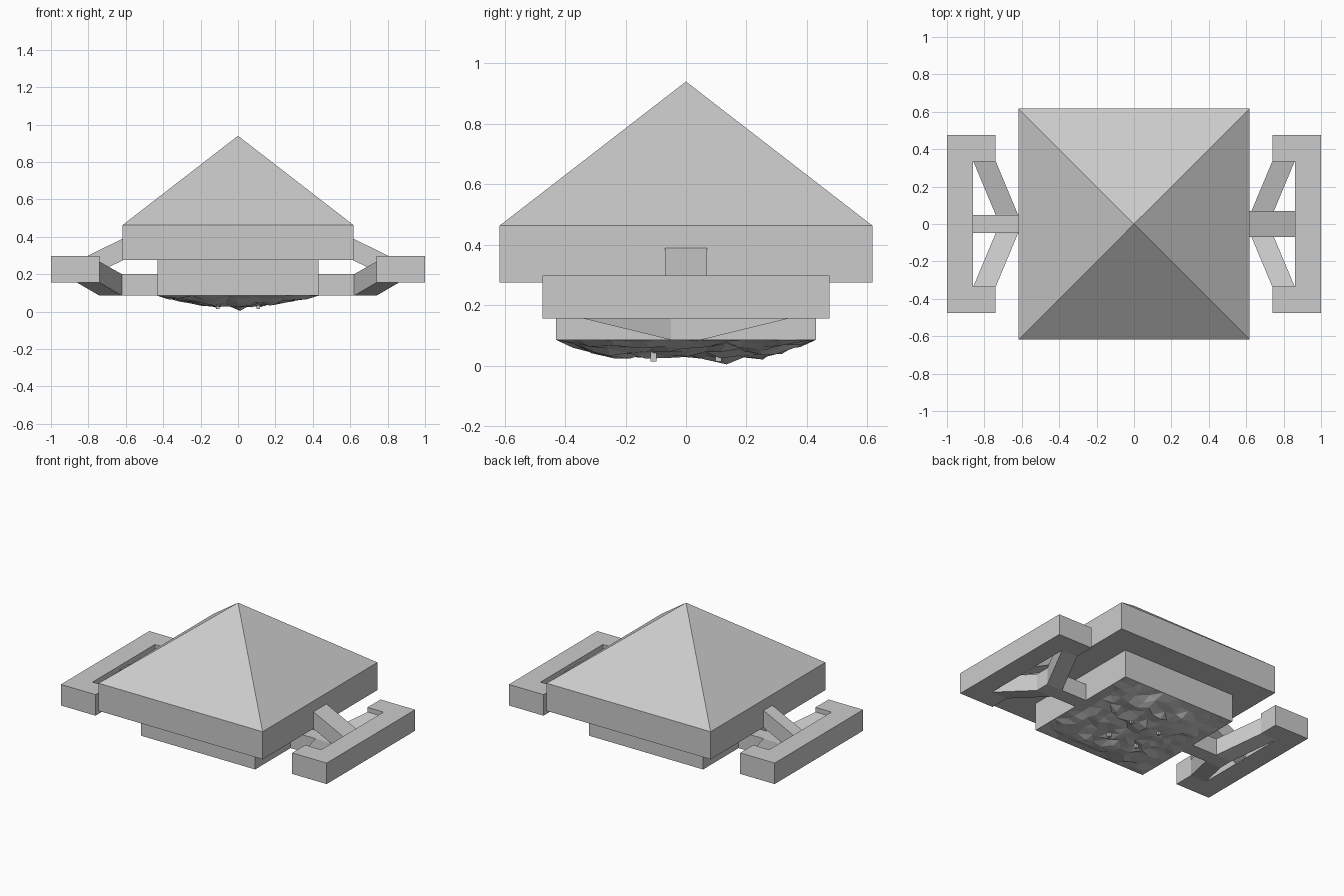
import bpy, bmesh, random

if "Cube" in bpy.data.objects:
    bpy.data.objects.remove(bpy.data.objects["Cube"])

random.seed(4)


def mesh_object(name, bm):
    bmesh.ops.recalc_face_normals(bm, faces=bm.faces)
    me = bpy.data.meshes.new(name)
    bm.to_mesh(me)
    bm.free()
    ob = bpy.data.objects.new(name, me)
    bpy.context.collection.objects.link(ob)
    return ob


def loft(name, a, b):
    """Solid between two matching point loops."""
    bm = bmesh.new()
    va, vb = [bm.verts.new(p) for p in a], [bm.verts.new(p) for p in b]
    bm.faces.new(va)
    bm.faces.new(vb)
    n = len(a)
    for i in range(n):
        j = (i + 1) % n
        bm.faces.new((va[i], va[j], vb[j], vb[i]))
    return mesh_object(name, bm)


def box(name, x0, x1, y0, y1, z0, z1):
    loop = [(x0, y0), (x1, y0), (x1, y1), (x0, y1)]
    return loft(name, [(*p, z0) for p in loop], [(*p, z1) for p in loop])


# Pyramid roof with a straight fascia band
R = 0.617
bm = bmesh.new()
corners = [(-R, -R), (R, -R), (R, R), (-R, R)]
low = [bm.verts.new((*c, 0.275)) for c in corners]
top = [bm.verts.new((*c, 0.463)) for c in corners]
apex = bm.verts.new((0, 0, 0.94))
bm.faces.new(low)
for i in range(4):
    j = (i + 1) % 4
    bm.faces.new((low[i], low[j], top[j], top[i]))
    bm.faces.new((top[i], top[j], apex))
mesh_object("roof", bm)

# Body block with a rough, faceted underside
B, N = 0.43, 14
bm = bmesh.new()
bmesh.ops.create_grid(bm, x_segments=N, y_segments=N, size=B)
border = [e for e in bm.edges if e.is_boundary]
for v in bm.verts:
    u, w = 1 - abs(v.co.x) / B, 1 - abs(v.co.y) / B
    if min(u, w) < 0.01:
        v.co.z = 0.085
        continue
    bump = max(0, 1 - ((v.co.x + 0.02) ** 2 + (v.co.y - 0.15) ** 2) ** 0.5 / 0.16)
    depth = 0.052 * min(1, 2.6 * w) * min(1, 1.5 * u) + 0.014 * bump
    v.co.z = max(0.005, 0.085 - depth + random.uniform(-0.010, 0.012))
    v.co.x += random.uniform(-0.012, 0.012)
    v.co.y += random.uniform(-0.012, 0.012)
min(bm.verts, key=lambda v: (v.co.x + 0.02) ** 2 + (v.co.y - 0.15) ** 2).co.z = 0.004
ring = bmesh.ops.extrude_edge_only(bm, edges=border)["geom"]
for v in ring:
    if isinstance(v, bmesh.types.BMVert):
        v.co.z = 0.277
bmesh.ops.triangulate(bm, faces=[f for f in bm.faces if abs(f.normal.z) > 0.5])
mesh_object("body", bm)

# Small pegs under the body
for x in (-0.108, 0.108):
    for y in (-0.108, 0.107):
        box("peg", x - 0.01, x + 0.01, y - 0.01, y + 0.01, 0.014, 0.07)

for s, half in ((1, 0.07), (-1, 0.047)):
    # C-shaped side bracket
    c = [(1, -0.475), (1, 0.475), (0.74, 0.475), (0.74, 0.335),
         (0.86, 0.335), (0.86, -0.335), (0.74, -0.335), (0.74, -0.475)]
    loft("side_bracket", [(s * x, y, 0.155) for x, y in c],
         [(s * x, y, 0.298) for x, y in c])

    # Upper strut sloping down from the roof edge
    prof = [(0.6, 0.282), (0.6, 0.398), (0.862, 0.27), (0.862, 0.155)]
    loft("upper_strut", [(s * x, -half, z) for x, z in prof],
         [(s * x, half, z) for x, z in prof])

    # Lower hub and the two struts that spread to the bracket arms
    box("lower_hub", s * 0.42, s * 0.74, -0.05, 0.05, 0.085, 0.2)
    for t in (1, -1):
        def quad(x0, x1, y, z0, z1):
            return [(s * x, t * y, z) for x, z in
                    ((x0, z0), (x1, z0), (x1, z1), (x0, z1))]
        loft("lower_strut", quad(0.62, 0.74, 0.05, 0.085, 0.2),
             quad(0.74, 0.86, 0.337, 0.155, 0.267))
